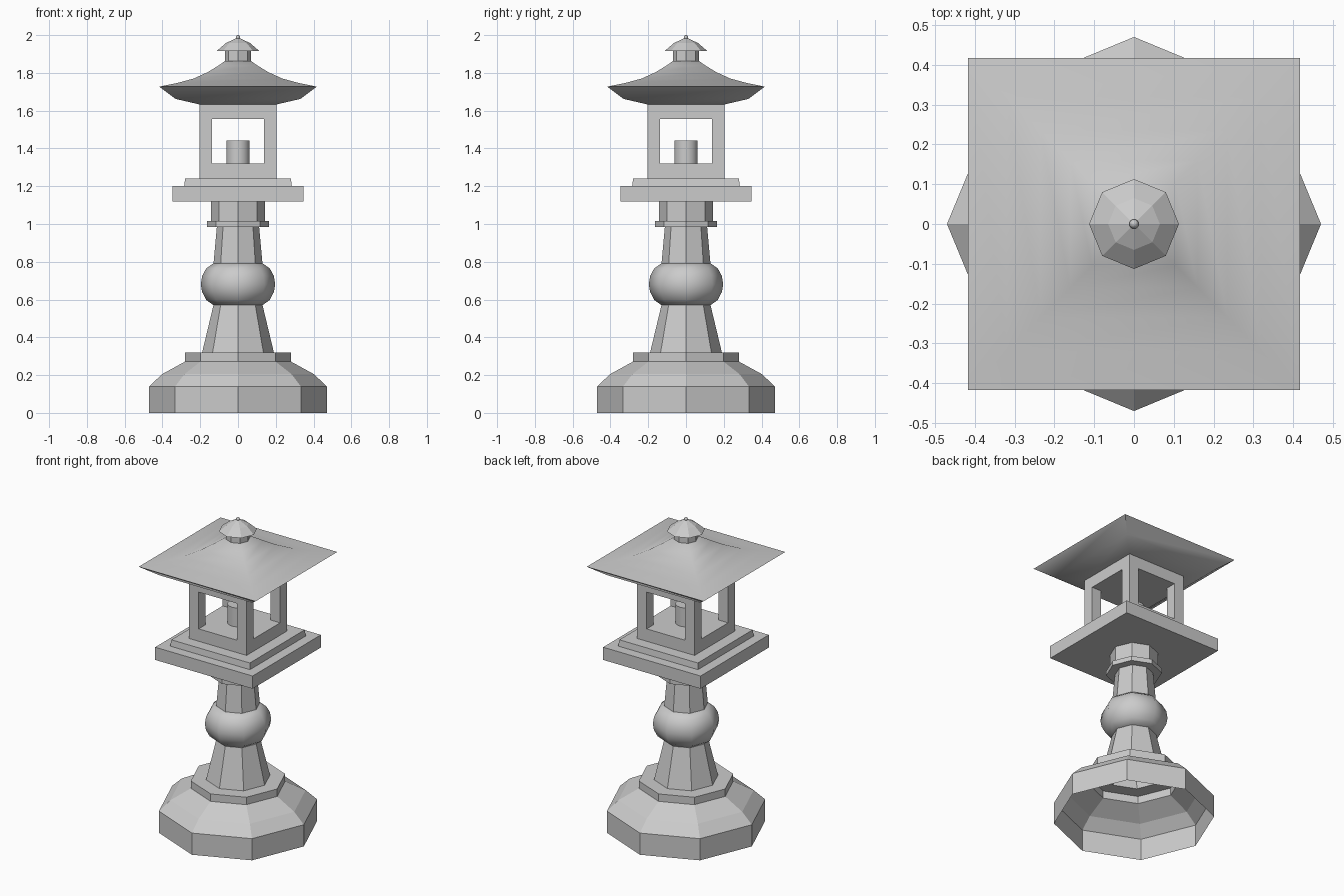
import bpy
import bmesh
from math import cos, sin, pi, radians, sqrt

if "Cube" in bpy.data.objects:
    bpy.data.objects.remove(bpy.data.objects["Cube"])

stone = bpy.data.materials.new("grey stone")
stone.use_nodes = True
grey = (0.6, 0.6, 0.6, 1)
stone.diffuse_color = grey
stone.node_tree.nodes["Principled BSDF"].inputs["Base Color"].default_value = grey


def lathe(name, profile, sides=8, caps=(True, True), smooth=None):
    """Stack rings of (radius, height); four sides means a square of half width."""
    bm = bmesh.new()
    turn, grow = (pi / 4, sqrt(2)) if sides == 4 else (0, 1)
    rings = []
    for r, z in profile:
        angles = [turn + 2 * pi * i / sides for i in range(sides)]
        rings.append([bm.verts.new((r * grow * cos(a), r * grow * sin(a), z))
                      for a in angles])
    for low, high in zip(rings, rings[1:]):
        for i in range(sides):
            j = (i + 1) % sides
            bm.faces.new((low[i], low[j], high[j], high[i]))
    if caps[0]:
        bm.faces.new(rings[0][::-1])
    if caps[1]:
        bm.faces.new(rings[-1])
    mesh = bpy.data.meshes.new(name)
    bm.to_mesh(mesh)
    bm.free()
    mesh.materials.append(stone)
    ob = bpy.data.objects.new(name, mesh)
    bpy.context.collection.objects.link(ob)
    bpy.ops.object.select_all(action="DESELECT")
    ob.select_set(True)
    bpy.context.view_layer.objects.active = ob
    if smooth:
        bpy.ops.object.shade_smooth_by_angle(angle=radians(smooth))
    return ob


# Hollow foot, open underneath, running up into the lower shaft
lathe("base_and_lower_shaft",
      [(.47, 0), (.47, .14), (.402, .205), (.28, .272), (.28, .32),
       (.19, .32), (.13, .57)], caps=(False, True))

# Rounded swelling in the middle of the shaft
lathe("shaft_ball",
      [(.13, .57), (.168, .598), (.19, .64), (.197, .68), (.19, .725),
       (.168, .765), (.13, .792)], smooth=80)

# Upper shaft, collar and neck
lathe("upper_shaft",
      [(.13, .785), (.112, .985), (.163, .985), (.163, 1.015),
       (.142, 1.015), (.142, 1.118)])

# Square stepped platform
lathe("platform",
      [(.348, 1.118), (.348, 1.2), (.285, 1.2), (.28, 1.24)], sides=4)

# Lamp chamber with an opening cut through each side
chamber = lathe("lamp_chamber", [(.205, 1.24), (.205, 1.632)], sides=4)
for axis in (0, 1):
    cutter = lathe("opening_cutter", [(.137, 1.32), (.137, 1.557)], sides=4)
    cutter.hide_render = True
    for v in cutter.data.vertices:
        v.co[axis] *= 3
    bpy.context.view_layer.objects.active = chamber
    mod = chamber.modifiers.new("opening", "BOOLEAN")
    mod.operation = "DIFFERENCE"
    mod.solver = "EXACT"
    mod.object = cutter
    bpy.ops.object.modifier_apply(modifier=mod.name)
    bpy.data.objects.remove(cutter)

# Candle standing on the chamber floor
lathe("candle", [(.062, 1.32), (.062, 1.442)], sides=24, smooth=40)

# Flared roof: two-step underside, sharp eave, concave upper slope
lathe("roof",
      [(.2, 1.632), (.33, 1.662), (.417, 1.727), (.32, 1.747), (.235, 1.77),
       (.16, 1.804), (.105, 1.838), (.07, 1.862)], sides=4, smooth=48)

# Finial: neck, cap and tip
lathe("finial_neck", [(.07, 1.855), (.07, 1.916)])
lathe("finial_cap",
      [(.113, 1.916), (.065, 1.957), (.012, 1.983)])
lathe("finial_tip",
      [(.008, 1.978), (.012, 1.988), (.009, 1.996), (.003, 2)],
      sides=12, smooth=60)
